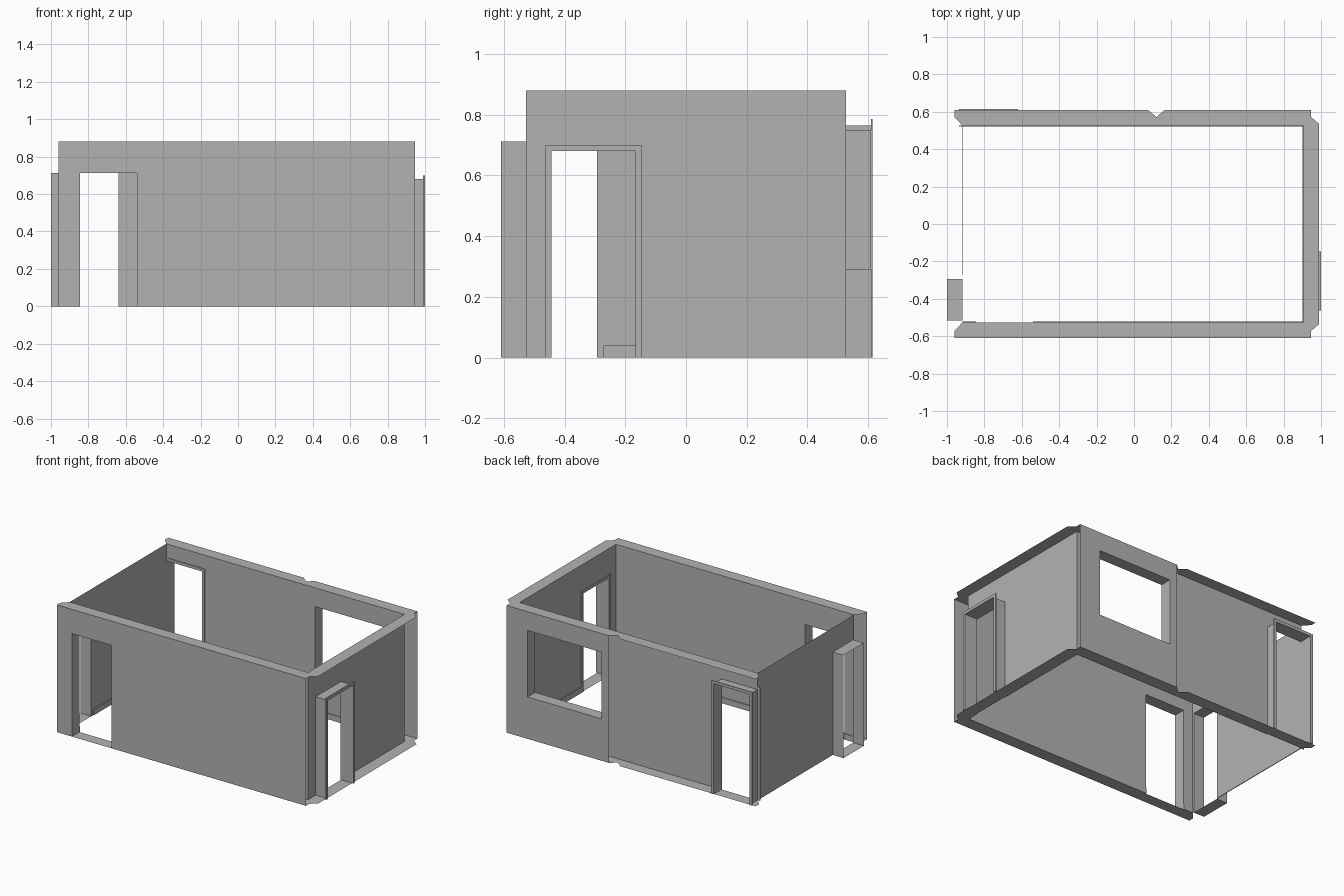
import bpy
import bmesh
from mathutils import Vector

if "Cube" in bpy.data.objects:
    bpy.data.objects.remove(bpy.data.objects["Cube"], do_unlink=True)

# One plain plaster colour
plaster = bpy.data.materials.new("plaster_grey")
plaster.use_nodes = True
GREY = (0.45, 0.45, 0.45, 1)
plaster.diffuse_color = GREY
plaster.node_tree.nodes["Principled BSDF"].inputs["Base Color"].default_value = GREY

# Room dimensions
H = 0.88
X_IN, X_OUT = 0.905, 0.99
LEFT_IN = -0.918
Y_IN, Y_OUT = 0.527, 0.609
SEAM = 0.12
PLATE = 0.005


def finish(name, bm):
    mesh = bpy.data.meshes.new(name)
    bm.to_mesh(mesh)
    bm.free()
    mesh.materials.append(plaster)
    obj = bpy.data.objects.new(name, mesh)
    bpy.context.collection.objects.link(obj)
    return obj


def place(run, a, d, z):
    """Point at distance a along a wall, depth d across it, height z."""
    return Vector((a, d, z)) if run == "x" else Vector((d, a, z))


def add_face(bm, points, facing):
    face = bm.faces.new([bm.verts.new(p) for p in points])
    face.normal_update()
    if face.normal.dot(facing) < 0:
        face.normal_flip()


def wall_skin(name, run, d, a0, a1, side, hole=None):
    """Single wall surface, split around an optional opening."""
    bm = bmesh.new()
    rects = [(a0, a1, 0, H)]
    if hole:
        h0, h1, z0, z1 = hole
        rects = [(a0, h0, 0, H), (h1, a1, 0, H), (h0, h1, z1, H), (h0, h1, 0, z0)]
    for b0, b1, z0, z1 in rects:
        if b1 - b0 > 0 and z1 - z0 > 0:
            corners = [(b0, z0), (b1, z0), (b1, z1), (b0, z1)]
            add_face(bm, [place(run, a, d, z) for a, z in corners],
                     place(run, 0, side, 0))
    finish(name, bm)


def lining(name, run, d0, d1, hole, sill):
    """Jambs, head and optional sill through the wall thickness."""
    a0, a1, z0, z1 = hole
    ring = [(a0, z0), (a0, z1), (a1, z1), (a1, z0)]
    centre = place(run, (a0 + a1) / 2, (d0 + d1) / 2, (z0 + z1) / 2)
    bm = bmesh.new()
    for i in range(4 if sill else 3):
        p, q = ring[i], ring[(i + 1) % 4]
        pts = [place(run, a, d, z) for (a, z), d in
               ((p, d0), (q, d0), (q, d1), (p, d1))]
        add_face(bm, pts, centre - sum(pts, Vector()) / 4)
    finish(name, bm)


def add_box(bm, run, a0, a1, d0, d1, z0, z1):
    lo, hi = place(run, a0, d0, z0), place(run, a1, d1, z1)
    verts = bmesh.ops.create_cube(bm, size=1)["verts"]
    for v in verts:
        v.co = Vector([(l + h) / 2 + c * abs(h - l) for l, h, c in zip(lo, hi, v.co)])


def trim(name, run, d0, d1, hole, width=0.02):
    """Flat casing on three sides of a doorway."""
    a0, a1, z0, z1 = hole
    bm = bmesh.new()
    add_box(bm, run, a0 - width, a0, d0, d1, z0, z1 + width)
    add_box(bm, run, a1, a1 + width, d0, d1, z0, z1 + width)
    add_box(bm, run, a0, a1, d0, d1, z1, z1 + width)
    finish(name, bm)


def baseboard(name, run, d, side, *spans):
    bm = bmesh.new()
    for a0, a1 in spans:
        add_box(bm, run, a0, a1, d, d + side * PLATE, 0, 0.04)
    finish(name, bm)


def strips(name, outline):
    """Mitred strip closing a wall at the top and at the floor."""
    for label, z, up in (("top", H, 1), ("bottom", 0, -1)):
        bm = bmesh.new()
        add_face(bm, [Vector((x, y, z)) for x, y in outline], Vector((0, 0, up)))
        finish(f"{name}_{label}_strip", bm)


# Openings: start, end, bottom, top
front_door = (-0.845, -0.54, 0, 0.712)
right_door = (-0.443, -0.167, 0, 0.68)
back_door = (-0.915, -0.64, 0, 0.765)
left_door = (-0.515, -0.293, 0, 0.712)
window = (0.22, 0.785, 0.29, 0.75)

# Front wall, double skinned
wall_skin("front_wall_outer", "x", -Y_OUT, -0.96, 0.947, -1, front_door)
wall_skin("front_wall_inner", "x", -Y_IN, LEFT_IN, X_IN, 1, front_door)
lining("front_door_lining", "x", -Y_OUT, -Y_IN, front_door, False)

# Back wall: double skin beside the window, single skin beside the door
wall_skin("back_window_wall_outer", "x", Y_OUT, 0.163, 0.947, 1, window)
wall_skin("back_window_wall_inner", "x", Y_IN, SEAM, X_IN, -1, window)
lining("window_lining", "x", Y_IN, Y_OUT, window, True)
wall_skin("back_door_wall", "x", Y_IN, LEFT_IN, SEAM, -1, back_door)
lining("back_door_lining", "x", Y_IN, Y_OUT, back_door, False)
trim("back_door_outer_trim", "x", Y_OUT, Y_OUT + PLATE, back_door)
trim("back_door_inner_trim", "x", Y_IN - PLATE, Y_IN, back_door)

# Side walls, single skinned with projecting door linings
wall_skin("right_wall", "y", X_IN, -Y_IN, Y_IN, -1, right_door)
lining("right_door_lining", "y", X_IN, X_OUT, right_door, False)
trim("right_door_outer_trim", "y", X_OUT, X_OUT + 2 * PLATE, right_door)
trim("right_door_inner_trim", "y", X_IN - PLATE, X_IN, right_door)
wall_skin("left_wall", "y", LEFT_IN, -Y_IN, Y_IN, 1, left_door)
lining("left_door_lining", "y", -1, LEFT_IN, left_door, True)

# Closing strips with mitred corners
MITRE = 0.572
strips("front_wall", [(-0.96, -Y_OUT), (0.947, -Y_OUT), (0.947, -MITRE),
                      (X_IN, -Y_IN), (LEFT_IN, -Y_IN), (-0.96, -MITRE)])
strips("right_wall", [(X_IN, -Y_IN), (0.947, -MITRE), (X_OUT, -0.535),
                      (X_OUT, 0.535), (0.947, MITRE), (X_IN, Y_IN)])
strips("back_window_wall", [(SEAM, Y_IN), (X_IN, Y_IN), (0.947, MITRE),
                            (0.947, Y_OUT), (0.163, Y_OUT), (SEAM, MITRE)])
strips("back_door_wall", [(LEFT_IN, Y_IN), (SEAM, Y_IN), (SEAM, MITRE),
                          (0.077, Y_OUT), (-0.96, Y_OUT), (-0.96, MITRE)])

# Baseboards inside the room
baseboard("front_baseboard", "x", -Y_IN, 1, (LEFT_IN, -0.845), (-0.54, X_IN))
baseboard("back_baseboard", "x", Y_IN, -1, (-0.62, X_IN))
baseboard("left_baseboard", "y", LEFT_IN, 1, (-0.273, Y_IN))
baseboard("right_baseboard", "y", X_IN, -1, (-Y_IN, -0.463), (-0.147, Y_IN))
